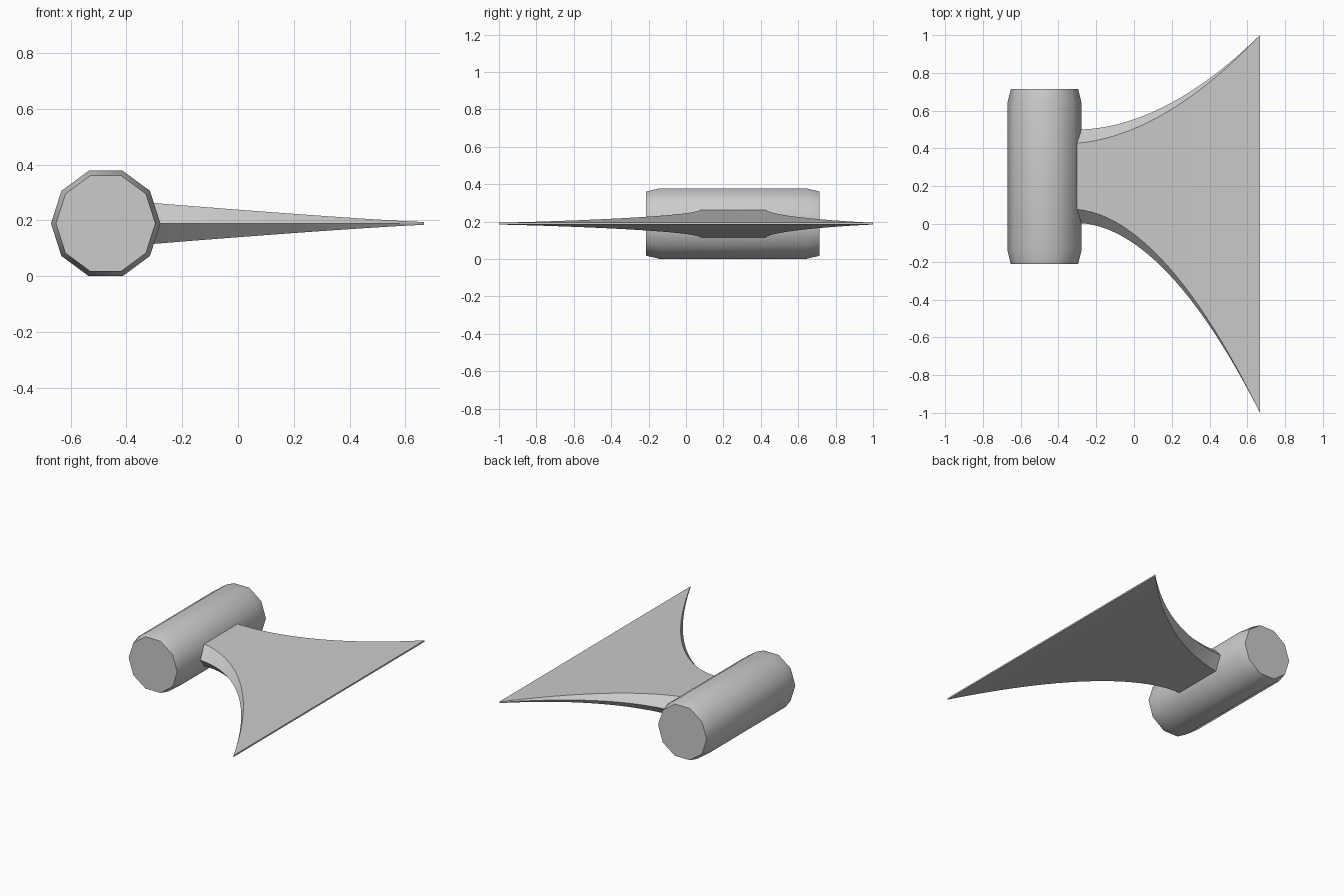
import bpy, bmesh, math

if "Cube" in bpy.data.objects:
    bpy.data.objects.remove(bpy.data.objects["Cube"])

grey = bpy.data.materials.new("light_grey")
grey.diffuse_color = (0.6, 0.6, 0.6, 1)
grey.use_nodes = True
grey.node_tree.nodes["Principled BSDF"].inputs["Base Color"].default_value = grey.diffuse_color
MID = 0.189


def loft(name, rings, smooth):
    """Skin a list of equal-length closed rings and cap both ends."""
    bm = bmesh.new()
    rows = [[bm.verts.new(p) for p in ring] for ring in rings]
    for a, b in zip(rows, rows[1:]):
        for i in range(len(a)):
            j = (i + 1) % len(a)
            bm.faces.new((a[i], a[j], b[j], b[i]))
    bm.faces.new(rows[0])
    bm.faces.new(rows[-1])
    bmesh.ops.recalc_face_normals(bm, faces=bm.faces)
    mesh = bpy.data.meshes.new(name)
    bm.to_mesh(mesh)
    bm.free()
    mesh.materials.append(grey)
    obj = bpy.data.objects.new(name, mesh)
    bpy.context.collection.objects.link(obj)
    bpy.ops.object.select_all(action='DESELECT')
    obj.select_set(True)
    bpy.context.view_layer.objects.active = obj
    bpy.ops.object.shade_smooth_by_angle(angle=math.radians(smooth))
    return obj


# Ten-sided barrel along y with chamfered ends
def decagon(y, r):
    return [(-0.474 + r * math.cos(k * math.pi / 5), y,
             MID + 1.013 * r * math.sin(k * math.pi / 5)) for k in range(10)]


loft("barrel", [decagon(y, r) for y, r in
                ((-0.213, 0.178), (-0.14, 0.196), (0.642, 0.196), (0.715, 0.178))], 45)


# Flaring blade: hexagonal section that thins toward a wide straight edge
def section(x):
    t = max(0.0, (x + 0.3) / 0.967)
    back, front = 0.5 + 0.5 * t ** 1.9, 0.005 - 1.005 * t ** 1.9
    half = 0.005 + 0.068 * (1 - t) ** 1.15
    inset = 0.072 * (1 - t)
    return [(x, back, MID), (x, back - inset, MID + half),
            (x, front + inset, MID + half), (x, front, MID),
            (x, front + inset, MID - half), (x, back - inset, MID - half)]


SEGMENTS = 24
stations = [-0.36] + [-0.3 + 0.967 * k / SEGMENTS for k in range(SEGMENTS)]
rings = [section(x) for x in stations]
# cutting edge: thin rectangular end
rings.append([(0.667, y, MID + z) for y, z in
              ((1, 0), (0.999, 0.005), (-0.999, 0.005),
               (-1, 0), (-0.999, -0.005), (0.999, -0.005))])
loft("blade", rings, 25)
